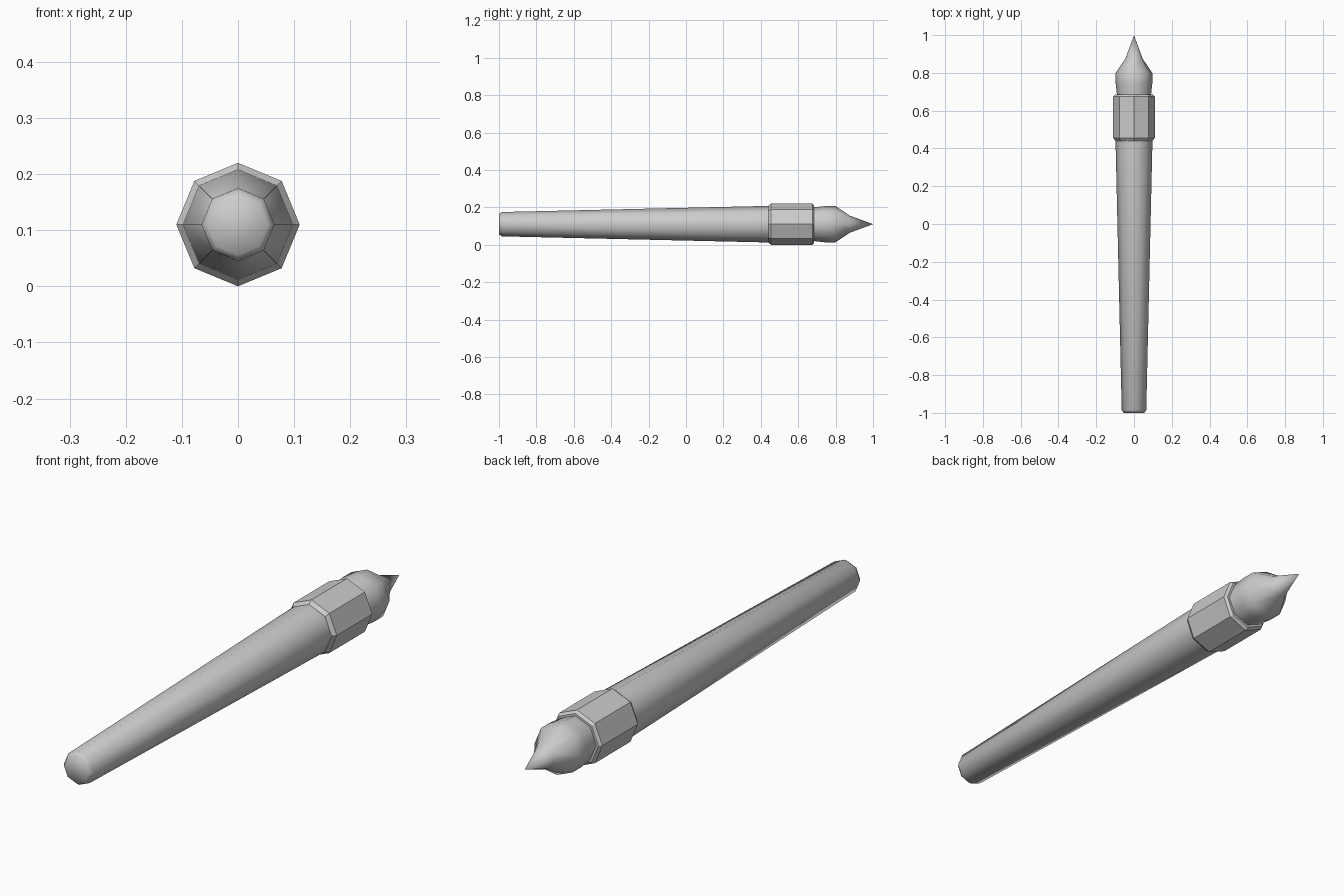
import bpy
import bmesh
from math import sin, cos, pi, radians

cube = bpy.data.objects.get("Cube")
if cube:
    bpy.data.objects.remove(cube, do_unlink=True)

SIDES = 8
AXIS_Z = 0.11

grey = bpy.data.materials.new("plain grey")
grey.use_nodes = True
grey.diffuse_color = (0.6, 0.6, 0.6, 1)
grey.node_tree.nodes["Principled BSDF"].inputs["Base Color"].default_value = (0.6, 0.6, 0.6, 1)


def lathe(name, profile, smooth_angle=None):
    """Turn (y, radius) pairs around the long axis; radius 0 makes a point."""
    bm = bmesh.new()
    rings = []
    for y, r in profile:
        count = SIDES if r > 0 else 1
        rings.append([bm.verts.new((r * sin(2 * pi * i / SIDES), y,
                                    AXIS_Z + r * cos(2 * pi * i / SIDES)))
                      for i in range(count)])
    for a, b in zip(rings, rings[1:]):
        for i in range(SIDES):
            j = (i + 1) % SIDES
            if len(b) == 1:
                bm.faces.new((a[i], a[j], b[0]))
            else:
                bm.faces.new((a[i], a[j], b[j], b[i]))
    for ring in (rings[0], rings[-1]):
        if len(ring) > 1:
            bm.faces.new(ring)
    bmesh.ops.recalc_face_normals(bm, faces=bm.faces)
    mesh = bpy.data.meshes.new(name)
    bm.to_mesh(mesh)
    bm.free()
    mesh.materials.append(grey)
    obj = bpy.data.objects.new(name, mesh)
    bpy.context.collection.objects.link(obj)
    if smooth_angle:
        bpy.ops.object.select_all(action='DESELECT')
        obj.select_set(True)
        bpy.context.view_layer.objects.active = obj
        bpy.ops.object.shade_smooth_by_angle(angle=radians(smooth_angle))
    return obj


# Tapered wooden handle with a chamfered butt
lathe("handle", [(-1, 0.054), (-0.985, 0.065), (0.45, 0.098)], 60)

# Faceted collar with bevelled rims
lathe("ferrule", [(0.44, 0.098), (0.455, 0.11), (0.675, 0.11), (0.685, 0.1)])

# Bulging bristles drawn to a point
lathe("bristles", [(0.68, 0.09), (0.745, 0.097), (0.80, 0.097),
                   (0.875, 0.046), (1, 0)], 60)
